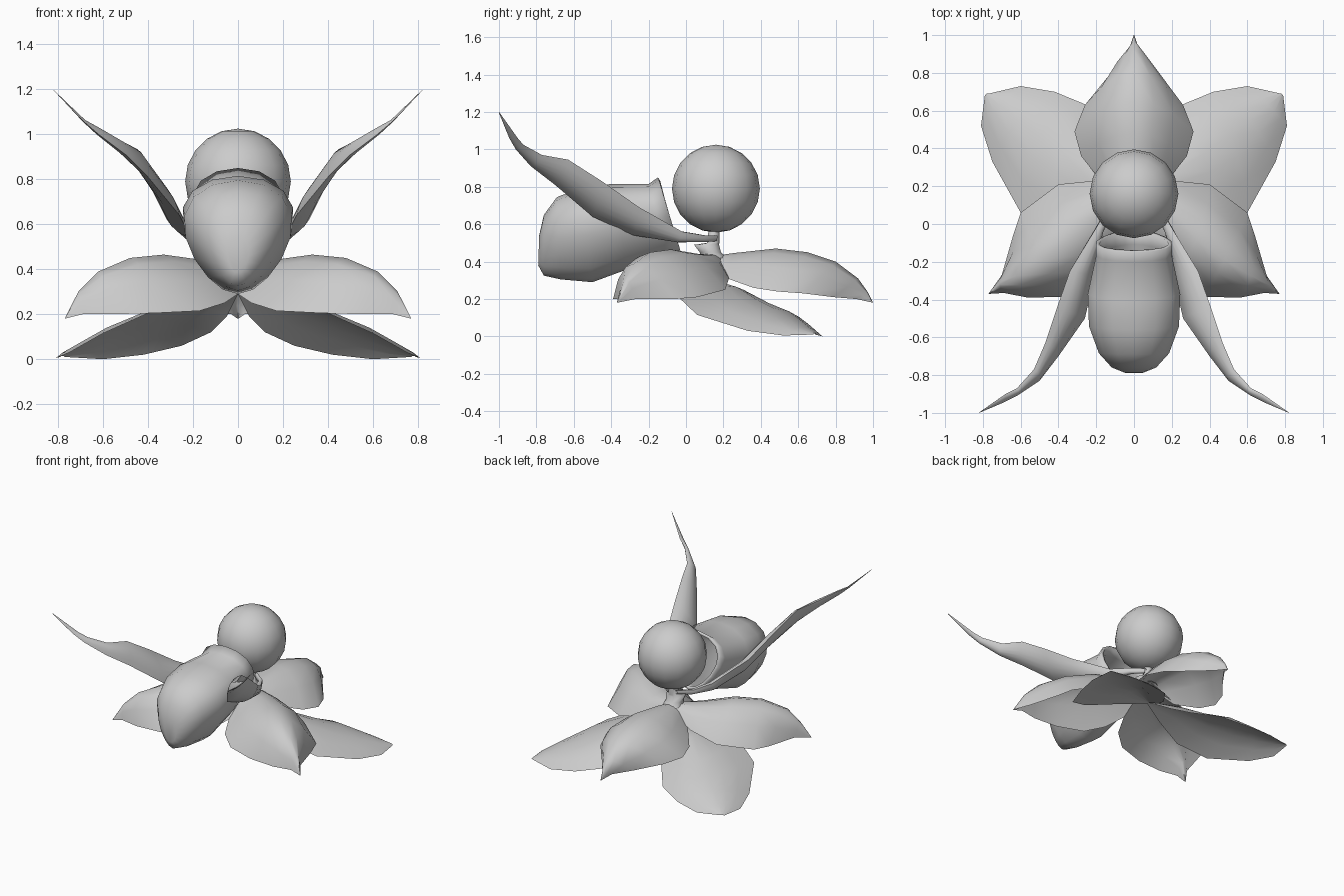
import bpy, math
from mathutils import Vector

if "Cube" in bpy.data.objects:
    bpy.data.objects.remove(bpy.data.objects["Cube"])


def make(name, verts, faces, thickness=0):
    me = bpy.data.meshes.new(name)
    me.from_pydata(verts, [], faces)
    me.update()
    ob = bpy.data.objects.new(name, me)
    bpy.context.collection.objects.link(ob)
    for p in me.polygons:
        p.use_smooth = True
    if thickness:
        mod = ob.modifiers.new("thickness", 'SOLIDIFY')
        mod.thickness = thickness
        mod.offset = -1
    return ob


def grid_faces(rows, cols, closed=False):
    n = cols if closed else cols - 1
    return [(r * cols + c, r * cols + (c + 1) % cols,
             (r + 1) * cols + (c + 1) % cols, (r + 1) * cols + c)
            for r in range(rows - 1) for c in range(n)]


def blade(name, rows, side=1, cols=7):
    """Sheet through rows of (edge, ridge, edge), curved across each row."""
    verts = []
    for a, m, b in rows:
        a, m, b = Vector(a), Vector(m), Vector(b)
        for i in range(cols):
            t = -1 + 2 * i / (cols - 1)
            p = a * (t * (t - 1) / 2) + m * (1 - t * t) + b * (t * (t + 1) / 2)
            verts.append((p.x * side, p.y, p.z))
    faces = grid_faces(len(rows), cols)
    if side > 0:
        faces = [f[::-1] for f in faces]
    return make(name, verts, faces)


# Back petal: half width, edge y, edge z, ridge y, ridge z
back = [(.06, .15, .40, .15, .43), (.17, .22, .31, .25, .445), (.28, .36, .26, .48, .47),
        (.315, .49, .24, .65, .45), (.26, .63, .23, .80, .40), (.13, .79, .21, .92, .31),
        (.03, .91, .20, .97, .24), (.002, 1.0, .18, 1.0, .18)]
blade("back_petal", [((-w, y, z), (0, ry, rz), (w, y, z)) for w, y, z, ry, rz in back])

# Paired petals and horns
side_petal = [((0, -.11, .29), (0, .12, .43), (0, .19, .40)),
              ((.06, -.24, .25), (.15, .05, .44), (.20, .23, .31)),
              ((.17, -.33, .215), (.33, -.08, .465), (.40, .21, .25)),
              ((.37, -.385, .205), (.48, -.19, .45), (.60, .06, .21)),
              ((.56, -.39, .20), (.62, -.275, .39), (.64, -.06, .20)),
              ((.69, -.365, .20), (.71, -.32, .30), (.70, -.27, .20)),
              ((.77, -.37, .18), (.77, -.37, .181), (.77, -.369, .18))]
low_petal = [((0, .14, .29), (0, .15, .30), (0, .16, .29)),
             ((.20, .04, .255), (.20, .27, .265), (.05, .32, .19)),
             ((.41, -.03, .20), (.38, .38, .195), (.12, .46, .12)),
             ((.60, .06, .115), (.50, .47, .15), (.25, .63, .06)),
             ((.75, .33, .03), (.61, .55, .10), (.42, .70, .02)),
             ((.81, .52, .005), (.71, .63, .05), (.60, .73, 0)),
             ((.79, .68, .01), (.78, .69, .015), (.77, .69, .01))]
# horn rows: lower inner edge, upper outer edge, half thickness
horn = [((.03, .16, .51), (.04, .17, .54), .01), ((.10, .10, .505), (.13, .10, .54), .012),
        ((.17, -.05, .505), (.20, -.02, .56), .02), ((.21, -.28, .54), (.34, -.25, .69), .022),
        ((.26, -.50, .64), (.41, -.45, .83), .022), ((.40, -.70, .81), (.47, -.63, .945), .02),
        ((.50, -.83, .91), (.53, -.77, .97), .016), ((.62, -.91, 1.0), (.62, -.87, 1.025), .01),
        ((.69, -.945, 1.06), (.68, -.90, 1.06), .004), ((.82, -1.0, 1.195), (.822, -.999, 1.2), 0)]


def horn_rows(way):
    rows = []
    for a, b, k in horn:
        mid = (Vector(a) + Vector(b)) / 2 + Vector((k, 0, -k)) * way
        rows.append((a, mid, b) if way > 0 else (b, mid, a))
    return rows


for label, s in (("right", 1), ("left", -1)):
    blade(label + "_side_petal", side_petal, s)
    blade(label + "_lower_petal", low_petal, s)
    blade(label + "_horn_outside", horn_rows(1), s)
    blade(label + "_horn_inside", horn_rows(-1), s)

# Hollow pouch: top y, top z, bottom y, bottom z, half width
rings = [(-.15, .85, -.03, .46, .205), (-.20, .815, -.10, .43, .205), (-.40, .815, -.31, .36, .25),
         (-.56, .795, -.50, .29, .243), (-.69, .745, -.67, .305, .19),
         (-.76, .65, -.76, .325, .12), (-.785, .54, -.79, .38, .05)]
N = 16
verts = []
for ty, tz, by, bz, w in rings:
    for i in range(N):
        a = -2 * math.pi * i / N
        k = (1 + math.cos(a)) / 2
        x = w * math.sin(a) * (1 + .27 * math.cos(a)) / 1.04
        verts.append((x, by + (ty - by) * k, bz + (tz - bz) * k))
faces = grid_faces(len(rings), N, True)
faces.append(tuple((len(rings) - 1) * N + i for i in range(N)))
make("pouch", verts, faces, 0.02)

# Column under the ball, flared with a small forward lip
stem = [(.15, .42, .07), (.13, .45, .06), (.11, .49, .07), (.145, .50, .035), (.15, .57, .03)]
verts = [(r * math.cos(i * math.pi / 5), y + r * math.sin(i * math.pi / 5), z)
         for y, z, r in stem for i in range(10)]
make("column", verts, grid_faces(len(stem), 10, True))

# Ball
bpy.ops.mesh.primitive_uv_sphere_add(segments=16, ring_count=10, radius=.235,
                                     location=(0, .16, .79))
bpy.context.object.name = "ball"
bpy.ops.object.shade_smooth()
